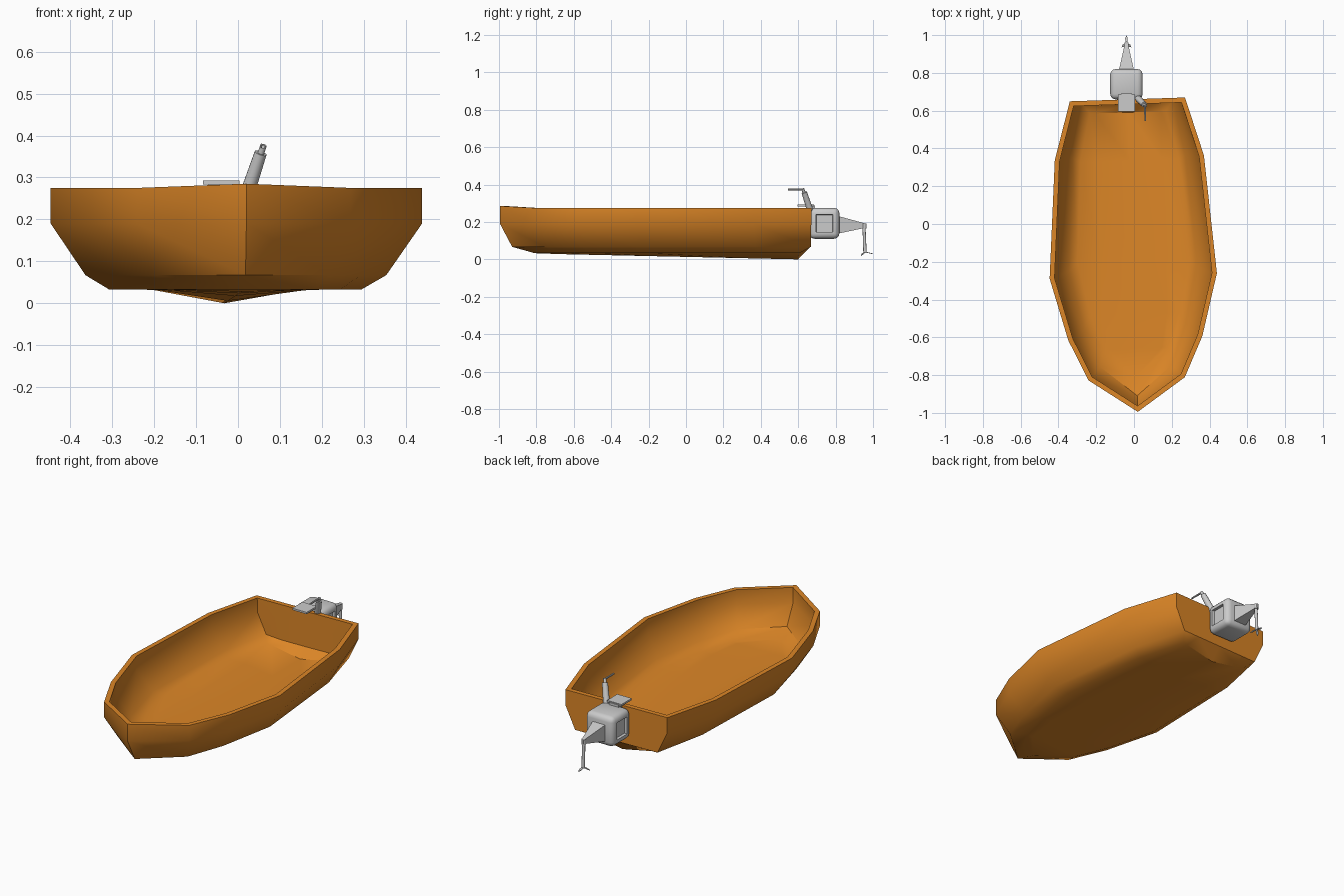
import bpy, bmesh
from math import radians, cos, sin, pi
from mathutils import Vector, Matrix

if "Cube" in bpy.data.objects:
    bpy.data.objects.remove(bpy.data.objects["Cube"])

TURN = radians(1.9)


def finish(name, bm, angle=35, mat=None):
    me = bpy.data.meshes.new(name)
    bm.to_mesh(me)
    bm.free()
    ob = bpy.data.objects.new(name, me)
    bpy.context.collection.objects.link(ob)
    if mat:
        me.materials.append(mat)
    bpy.ops.object.select_all(action='DESELECT')
    ob.select_set(True)
    bpy.context.view_layer.objects.active = ob
    bpy.ops.object.shade_smooth_by_angle(angle=radians(angle))
    return ob


def rod(name, a, b, r1, r2, sides=12):
    a, b = Vector(a), Vector(b)
    d = b - a
    bm = bmesh.new()
    bmesh.ops.create_cone(bm, cap_ends=True, segments=sides, radius1=r1, radius2=r2, depth=d.length)
    rot = d.to_track_quat('Z', 'Y').to_matrix().to_4x4()
    bm.transform(Matrix.Translation((a + b) / 2) @ rot)
    return finish(name, bm)


def box_mesh(lo, hi):
    lo, hi = Vector(lo), Vector(hi)
    bm = bmesh.new()
    bmesh.ops.create_cube(bm, size=1)
    bm.transform(Matrix.Translation((lo + hi) / 2) @ Matrix.Diagonal((*(hi - lo), 1)))
    return bm


# Hull: plan outline repeated at four heights, closed by a ridged bottom
orange = bpy.data.materials.new("orange")
orange.diffuse_color = (0.72, 0.24, 0.02, 1)
orange.use_nodes = True
orange.node_tree.nodes["Principled BSDF"].inputs["Base Color"].default_value = orange.diffuse_color
half = [(0.255, -0.82), (0.355, -0.605), (0.443, -0.275), (0.395, 0.35), (0.305, 0.66)]
levels = [(0.275, 1, -0.995, 0.66), (0.19, 1, -0.995, 0.66),
          (0.067, 0.81, -0.93, 0.66), (0.033, 0.68, -0.81, 0.60)]
bm = bmesh.new()
rings = []
for i, (z, sx, y0, y1) in enumerate(levels):
    def fit(y):
        return y0 + (y + 0.995) / 1.655 * (y1 - y0)
    pts = [(0, y0, 0.285 if i == 0 else z)]
    pts += [(x * sx, fit(y), z) for x, y in half]
    w = half[-1][0] * sx
    pts += [(w * 0.85 if i == 3 else w * 0.6, y1, z), (0, y1, 0.0 if i == 3 else z)]
    pts += [(-x, y, zz) for x, y, zz in reversed(pts[1:7])]
    rings.append([bm.verts.new(p) for p in pts])
n = len(rings[0])
for a, b in zip(rings, rings[1:]):
    for j in range(n):
        bm.faces.new((a[j], a[(j + 1) % n], b[(j + 1) % n], b[j]))

# Bottom rows: chine, ridge foot, keel, ridge foot, chine
low = rings[3]
rows = []
for k in range(1, 6):
    r, l = low[k], low[n - k]
    if k == 5:
        row = [r, low[6], low[7], low[8], l]
    else:
        y = r.co.y
        foot = min(0.172, r.co.x * 0.8)
        zk = 0.031 * (0.60 - y) / 1.41
        row = [r, bm.verts.new((foot, y, 0.032)), bm.verts.new((0, y, zk)),
               bm.verts.new((-foot, y, 0.032)), l]
    rows.append(row)
for j in range(4):
    bm.faces.new((low[0], rows[0][j], rows[0][j + 1]))
    for a, b in zip(rows, rows[1:]):
        bm.faces.new((a[j], a[j + 1], b[j + 1], b[j]))
bmesh.ops.recalc_face_normals(bm, faces=bm.faces)
bm.normal_update()
if sum(f.normal.z * f.calc_area() for f in bm.faces) > 0:
    bmesh.ops.reverse_faces(bm, faces=bm.faces)
bm.transform(Matrix.Translation((-0.013, 0, 0)) @ Matrix.Rotation(TURN, 4, 'Z')
             @ Matrix.Translation((0, 0, 0)))
hull = finish("hull", bm, 40, orange)
sol = hull.modifiers.new("wall", 'SOLIDIFY')
sol.thickness = 0.026
sol.offset = -1
sol.use_even_offset = True
bpy.ops.object.modifier_apply(modifier=sol.name)
bpy.ops.object.shade_smooth_by_angle(angle=radians(40))

# Motor housing with rounded edges and a recessed window on each side
bm = box_mesh((-0.126, 0.66, 0.11), (0.046, 0.82, 0.275))
bmesh.ops.bevel(bm, geom=bm.edges[:], offset=0.028, segments=3, affect='EDGES', profile=0.5)
bm.normal_update()
sides = [f for f in bm.faces if abs(f.normal.x) > 0.99 and f.calc_area() > 0.005]
bmesh.ops.inset_individual(bm, faces=sides, thickness=0.01, depth=0)
for f in sides:
    geo = bmesh.ops.inset_individual(bm, faces=[f], thickness=0.003, depth=-0.014)
finish("motor_housing", bm)

# Tapered tail of the motor
bm = box_mesh((-0.083, 0.80, 0.135), (0.003, 0.965, 0.235))
for v in bm.verts:
    if v.co.y > 0.9:
        v.co = Vector((-0.04 + (v.co.x + 0.04) * 0.14, v.co.y, 0.18 + (v.co.z - 0.185) * 0.2))
finish("motor_tail", bm)

# Clamp plate hooked over the transom
bm = box_mesh((-0.084, 0.595, 0.283), (0.004, 0.685, 0.293))
finish("clamp_plate", bm)
bm = box_mesh((-0.07, 0.655, 0.235), (-0.01, 0.69, 0.288))
finish("clamp_bracket", bm)

# Tiller arm and handle
rod("tiller_arm", (0.018, 0.668, 0.25), (0.054, 0.632, 0.358), 0.018, 0.015)
rod("tiller_neck", (0.052, 0.634, 0.35), (0.061, 0.624, 0.377), 0.008, 0.008)
rod("tiller_handle", (0.058, 0.63, 0.374), (0.06, 0.545, 0.373), 0.0055, 0.0045, 8)

# Drive shaft and three-bladed propeller
rod("shaft_joint", (-0.04, 0.953, 0.165), (-0.04, 0.953, 0.193), 0.012, 0.012)
rod("drive_shaft", (-0.04, 0.951, 0.19), (-0.04, 0.957, 0.035), 0.008, 0.009)
hub = Vector((-0.04, 0.957, 0.038))
tips = [(-0.04, 1.0, 0.027), (-0.066, 0.935, 0.018), (-0.014, 0.935, 0.018)]
for i, tip in enumerate(tips):
    d = Vector(tip) - hub
    side = d.cross(Vector((0, 0, 1))).normalized() * 0.007
    bm = bmesh.new()
    pts = [hub - side * 0.5, hub + d * 0.6 - side, Vector(tip), hub + d * 0.6 + side, hub + side * 0.5]
    f = bm.faces.new([bm.verts.new(p) for p in pts])
    ext = bmesh.ops.extrude_face_region(bm, geom=[f])
    bmesh.ops.translate(bm, verts=[v for v in ext["geom"] if isinstance(v, bmesh.types.BMVert)],
                        vec=(0, 0, 0.004))
    bmesh.ops.recalc_face_normals(bm, faces=bm.faces)
    finish(f"propeller_blade_{i + 1}", bm)
